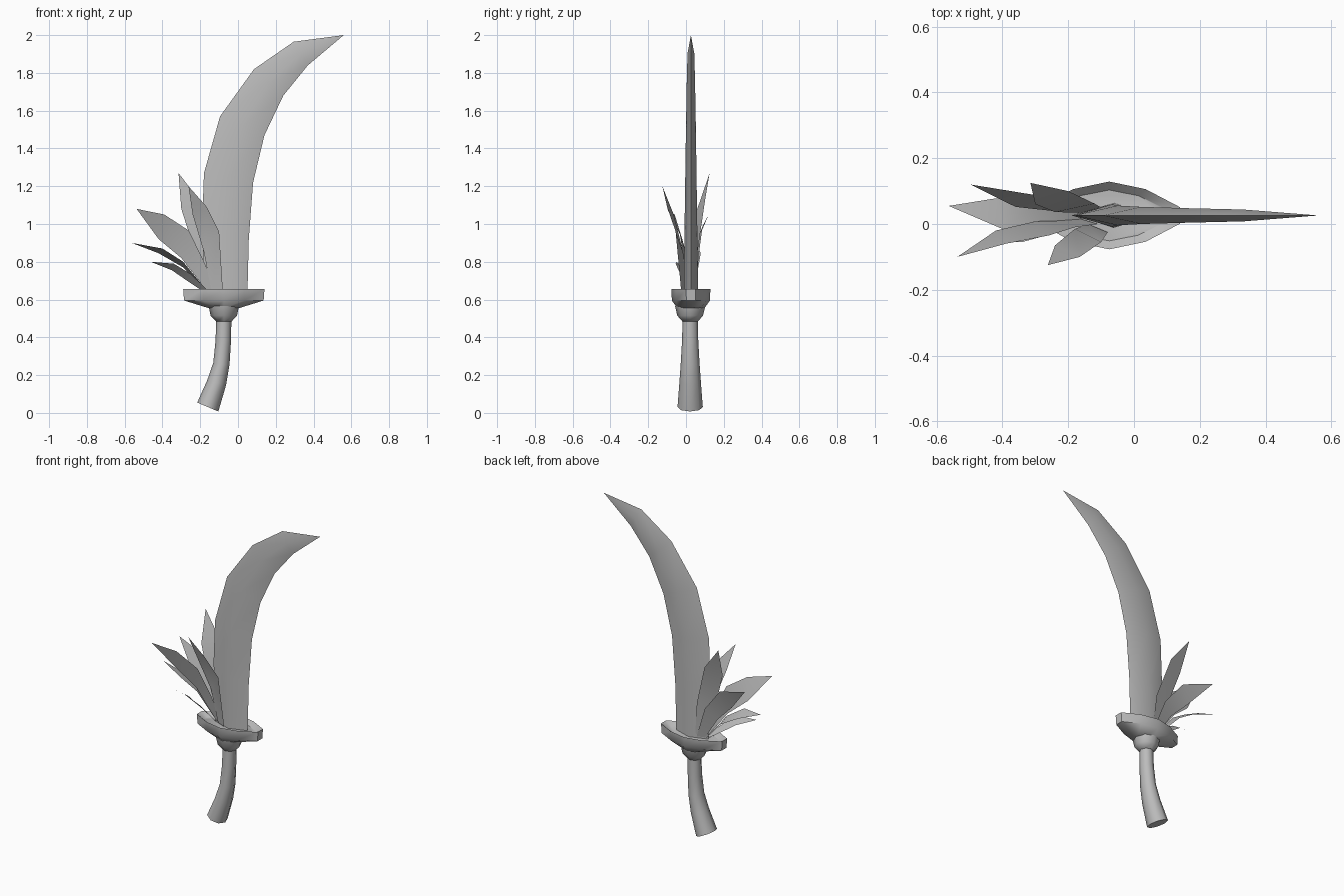
import bpy
import bmesh
from math import cos, sin, pi, radians
from mathutils import Vector

if "Cube" in bpy.data.objects:
    bpy.data.objects.remove(bpy.data.objects["Cube"])

GREY = (0.5, 0.5, 0.5, 1)
metal = bpy.data.materials.new("plain grey")
metal.use_nodes = True
metal.diffuse_color = GREY
metal.node_tree.nodes["Principled BSDF"].inputs["Base Color"].default_value = GREY

MID_X, MID_Y = -0.075, 0.026    # axis of the guard and grip


def finish(name, bm, angle, closed=True):
    """Turn a bmesh into a named, smooth-shaded object."""
    if closed:
        bmesh.ops.recalc_face_normals(bm, faces=bm.faces)
    mesh = bpy.data.meshes.new(name)
    bm.to_mesh(mesh)
    bm.free()
    obj = bpy.data.objects.new(name, mesh)
    bpy.context.collection.objects.link(obj)
    mesh.materials.append(metal)
    bpy.ops.object.select_all(action="DESELECT")
    obj.select_set(True)
    bpy.context.view_layer.objects.active = obj
    bpy.ops.object.shade_smooth_by_angle(angle=radians(angle))
    return obj


def loft(name, rings, angle, tip=None):
    """Skin equal-sized rings, capping the ends or running to a tip."""
    bm = bmesh.new()
    loops = [[bm.verts.new(p) for p in ring] for ring in rings]
    n = len(loops[0])
    for a, b in zip(loops, loops[1:]):
        for i in range(n):
            j = (i + 1) % n
            bm.faces.new((a[i], a[j], b[j], b[i]))
    bm.faces.new(loops[0])
    if tip:
        end = bm.verts.new(tip)
        for i in range(n):
            bm.faces.new((loops[-1][i], loops[-1][(i + 1) % n], end))
    else:
        bm.faces.new(loops[-1])
    return finish(name, bm, angle)


def leaf(name, tip, edge_a, edge_b):
    """Thin curved leaf between two edges listed from tip to base."""
    bm = bmesh.new()
    a = [bm.verts.new(p) for p in edge_a]
    b = [bm.verts.new(p) for p in edge_b]
    bm.faces.new((bm.verts.new(tip), a[0], b[0]))
    for i in range(len(a) - 1):
        bm.faces.new((a[i], a[i + 1], b[i + 1], b[i]))
    return finish(name, bm, 60, closed=False)


# Blade: diamond section, wide flats tapering along a curve
outer = [(-0.175, 0.63), (-0.19, 1.0), (-0.18, 1.27), (-0.095, 1.57), (0.085, 1.82), (0.295, 1.965)]
inner = [(0.05, 0.63), (0.057, 0.92), (0.08, 1.22), (0.14, 1.47), (0.24, 1.68), (0.37, 1.84)]
blade_rings = []
for i, (o, n) in enumerate(zip(outer, inner)):
    half = 0.038 - 0.004 * i
    mx, mz = (o[0] + n[0]) / 2, (o[1] + n[1]) / 2
    blade_rings.append([(o[0], MID_Y, o[1]), (mx, MID_Y - half, mz),
                        (n[0], MID_Y, n[1]), (mx, MID_Y + half, mz)])
loft("blade", blade_rings, 45, tip=(0.56, MID_Y, 2.0))

# Guard: long ten-sided dish with a sloping underside
quarter = [(0.215, 0.025), (0.11, 0.08), (0, 0.103)]
half_outline = quarter + [(-x, y) for x, y in quarter[1::-1]]
outline = half_outline + [(x, -y) for x, y in half_outline[::-1] if x]
outline.insert(len(half_outline) + 2, (0, -quarter[2][1]))


def guard_ring(sx, sy, z):
    return [(MID_X + x * sx, MID_Y + y * sy, z) for x, y in outline]


loft("guard", [guard_ring(0.38, 0.7, 0.555), guard_ring(0.98, 0.98, 0.595),
               guard_ring(1, 1, 0.655), guard_ring(0.8, 0.75, 0.63)], 40)


# Collar and grip: eight-sided rings following a bent centre line
def tube_ring(x, z, rx, ry, slope=0):
    ring = []
    for k in range(8):
        a = k * pi / 4
        ring.append((x + rx * cos(a), MID_Y - 0.004 + ry * sin(a), z - slope * rx * cos(a)))
    return ring


loft("collar", [tube_ring(MID_X, 0.485, 0.042, 0.042), tube_ring(MID_X, 0.515, 0.07, 0.068),
                tube_ring(MID_X, 0.565, 0.08, 0.08)], 50)
loft("grip", [tube_ring(-0.16, 0.031, 0.056, 0.067, 0.42), tube_ring(-0.113, 0.16, 0.05, 0.057, 0.25),
              tube_ring(-0.088, 0.26, 0.043, 0.05, 0.12), tube_ring(-0.078, 0.38, 0.041, 0.043),
              tube_ring(MID_X, 0.5, 0.04, 0.04)], 50)

# Leaves fanning out behind the blade
leaf("front_tall_leaf", (-0.262, -0.125, 1.2),
     [(-0.165, -0.1, 1.09), (-0.1, -0.055, 0.96), (-0.08, -0.025, 0.64)],
     [(-0.24, -0.065, 1.05), (-0.18, -0.015, 0.85), (-0.14, 0, 0.64)])
leaf("back_tall_leaf", (-0.315, 0.125, 1.27),
     [(-0.2, 0.1, 1.12), (-0.12, 0.062, 0.86), (-0.1, 0.05, 0.64)],
     [(-0.3, 0.06, 1.08), (-0.24, 0.036, 0.89), (-0.16, 0.035, 0.64)])
leaf("front_wide_leaf", (-0.537, -0.1, 1.08),
     [(-0.39, -0.06, 1.05), (-0.26, -0.035, 0.965), (-0.18, -0.01, 0.8), (-0.11, 0, 0.64)],
     [(-0.42, -0.02, 0.92), (-0.3, 0.008, 0.82), (-0.23, 0.01, 0.73), (-0.16, 0.015, 0.64)])
leaf("back_wide_leaf", (-0.497, 0.12, 1.05),
     [(-0.3, 0.088, 0.99), (-0.18, 0.068, 0.84), (-0.11, 0.05, 0.64)],
     [(-0.36, 0.052, 0.89), (-0.25, 0.04, 0.78), (-0.16, 0.035, 0.64)])
leaf("low_leaf", (-0.563, 0.055, 0.9),
     [(-0.4, -0.015, 0.87), (-0.29, 0, 0.8), (-0.16, 0.015, 0.64)],
     [(-0.42, 0.078, 0.845), (-0.29, 0.065, 0.77), (-0.17, 0.04, 0.64)])
leaf("lowest_leaf", (-0.462, -0.05, 0.8),
     [(-0.34, -0.055, 0.79), (-0.25, -0.03, 0.735), (-0.15, 0, 0.64)],
     [(-0.35, 0, 0.755), (-0.27, 0.01, 0.7), (-0.18, 0.02, 0.64)])
